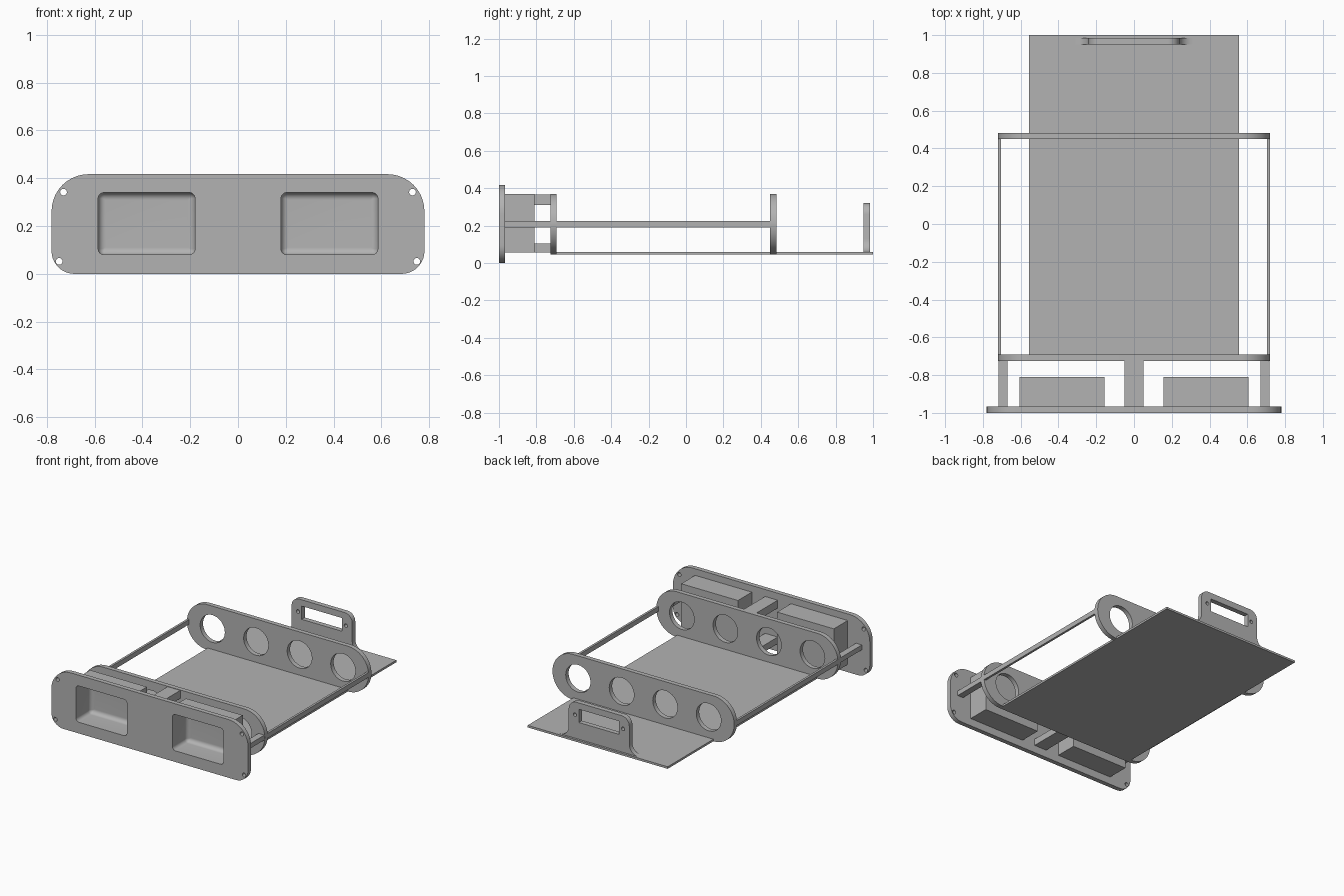
import bpy, bmesh, math
from mathutils import Matrix

old = bpy.data.objects.get("Cube")
if old:
    bpy.data.objects.remove(old, do_unlink=True)

grey = bpy.data.materials.new("plain grey")
grey.use_nodes = True
GREY = (0.45, 0.45, 0.45, 1)
grey.diffuse_color = GREY
grey.node_tree.nodes["Principled BSDF"].inputs["Base Color"].default_value = GREY


def finish(name, bm):
    """Turn a bmesh into a grey object with smooth rounds and sharp edges."""
    mesh = bpy.data.meshes.new(name)
    bm.to_mesh(mesh)
    bm.free()
    obj = bpy.data.objects.new(name, mesh)
    bpy.context.collection.objects.link(obj)
    mesh.materials.append(grey)
    bpy.ops.object.select_all(action='DESELECT')
    obj.select_set(True)
    bpy.context.view_layer.objects.active = obj
    bpy.ops.object.shade_smooth_by_angle(angle=math.radians(30))
    return obj


def box(name, x, y, z, open_front=False):
    bm = bmesh.new()
    size = Matrix.Diagonal((x[1] - x[0], y[1] - y[0], z[1] - z[0], 1))
    centre = Matrix.Translation((sum(x) / 2, sum(y) / 2, sum(z) / 2))
    bmesh.ops.create_cube(bm, size=1, matrix=centre @ size)
    if open_front:
        front = [f for f in bm.faces if f.normal.y < -0.9]
        bmesh.ops.delete(bm, geom=front, context='FACES_ONLY')
    return finish(name, bm)


def arc(cx, cz, r, start, end, steps=10):
    """Arc points in the x-z plane, angles in degrees."""
    angles = [math.radians(start + (end - start) * i / steps) for i in range(steps + 1)]
    return [(cx + r * math.cos(a), cz + r * math.sin(a)) for a in angles]


def circle(cx, cz, r, steps=40):
    return arc(cx, cz, r, 0, 360, steps)[:-1]


def rounded(x, z, low, high=None, steps=10):
    """Rounded rectangle with separate bottom and top corner radii."""
    high = high or low
    return (arc(x[0] + low, z[0] + low, low, 180, 270, steps)
            + arc(x[1] - low, z[0] + low, low, 270, 360, steps)
            + arc(x[1] - high, z[1] - high, high, 0, 90, steps)
            + arc(x[0] + high, z[1] - high, high, 90, 180, steps))


def plate(name, outline, holes, y):
    """Upright plate with holes, made from a filled and extruded curve."""
    curve = bpy.data.curves.new(name, 'CURVE')
    curve.dimensions = '2D'
    curve.fill_mode = 'BOTH'
    curve.extrude = (y[1] - y[0]) / 2
    for loop in [outline] + holes:
        spline = curve.splines.new('POLY')
        spline.points.add(len(loop) - 1)
        for point, (px, pz) in zip(spline.points, loop):
            point.co = (px, pz, 0, 1)
        spline.use_cyclic_u = True
    helper = bpy.data.objects.new(name + " curve", curve)
    bpy.context.collection.objects.link(helper)
    bpy.context.view_layer.update()
    bm = bmesh.new()
    bm.from_mesh(helper.evaluated_get(bpy.context.evaluated_depsgraph_get()).to_mesh())
    bpy.data.objects.remove(helper, do_unlink=True)
    turn = Matrix.Translation((0, sum(y) / 2, 0)) @ Matrix.Rotation(math.pi / 2, 4, 'X')
    bm.transform(turn)
    bmesh.ops.remove_doubles(bm, verts=bm.verts, dist=0.0001)
    bmesh.ops.recalc_face_normals(bm, faces=bm.faces)
    return finish(name, bm)


def tub(name, x, z, r, mouth, floor, fillet):
    """Recess lining with a filleted floor, facing the front."""
    rings = [(mouth, 0)]
    for i in range(9):
        a = math.pi / 2 * i / 8
        rings.append((floor - fillet + fillet * math.sin(a), fillet * (1 - math.cos(a))))
    bm = bmesh.new()
    loops = []
    for y, inset in rings:
        outline = rounded((x[0] + inset, x[1] - inset), (z[0] + inset, z[1] - inset),
                          max(r - inset, 0.004))
        loops.append([bm.verts.new((px, y, pz)) for px, pz in outline])
    for a, b in zip(loops, loops[1:]):
        for i in range(len(a)):
            j = (i + 1) % len(a)
            bm.faces.new((a[i], b[i], b[j], a[j]))
    bm.faces.new(loops[-1])
    bmesh.ops.recalc_face_normals(bm, faces=bm.faces)
    bm.faces.ensure_lookup_table()
    if bm.faces[-1].normal.y > 0:
        bmesh.ops.reverse_faces(bm, faces=bm.faces)
    return finish(name, bm)


SIDES = ((-1, "right"), (1, "left"))


def span(s, a, b):
    return tuple(sorted((s * a, s * b)))


# Front panel with two recess openings and four screw holes
recess_z = (0.08, 0.34)
holes = []
for s, side in SIDES:
    holes += [rounded(span(s, 0.18, 0.585), recess_z, 0.025),
              circle(s * 0.73, 0.342, 0.014, 20), circle(s * 0.748, 0.052, 0.014, 20)]
plate("front_panel", rounded((-0.78, 0.78), (0, 0.417), 0.095, 0.155), holes, (-1, -0.967))

# Recess housings, side rods and their thicker front ends
for s, side in SIDES:
    tub(side + "_recess", span(s, 0.18, 0.585), recess_z, 0.025, -0.967, -0.83, 0.03)
    box(side + "_recess_housing", span(s, 0.155, 0.605), (-0.967, -0.81), (0.055, 0.37), True)
    box(side + "_rod_end", span(s, 0.67, 0.717), (-0.967, -0.725), (0.19, 0.225))
    box(side + "_rod", span(s, 0.703, 0.719), (-0.725, 0.45), (0.19, 0.225))

# Centre spacer bars
box("upper_spacer", (-0.05, 0.05), (-0.967, -0.725), (0.31, 0.367))
box("lower_spacer", (-0.05, 0.05), (-0.967, -0.725), (0.055, 0.103))

# Round-ended frames, each with a row of four holes
for name, y in (("front_frame", (-0.725, -0.692)), ("rear_frame", (0.45, 0.483))):
    row = [circle(0.345 * (i - 1.5), 0.208, 0.098) for i in range(4)]
    plate(name, rounded((-0.72, 0.72), (0.046, 0.37), 0.1615, steps=16), row, y)

# Base tray
box("tray", (-0.555, 0.555), (-0.692, 1.0), (0.045, 0.06))

# Rear bracket with flared foot, slot and two screw holes
half = arc(0.31, 0.13, 0.07, 270, 180) + arc(0.18, 0.26, 0.06, 0, 90)
bracket = half + [(-px, pz) for px, pz in reversed(half)]
slot = [(-0.16, 0.18), (0.16, 0.18), (0.16, 0.275), (-0.16, 0.275)]
plate("rear_bracket", bracket,
      [slot] + [circle(s * 0.19, 0.228, 0.013, 20) for s, side in SIDES], (0.95, 0.985))
